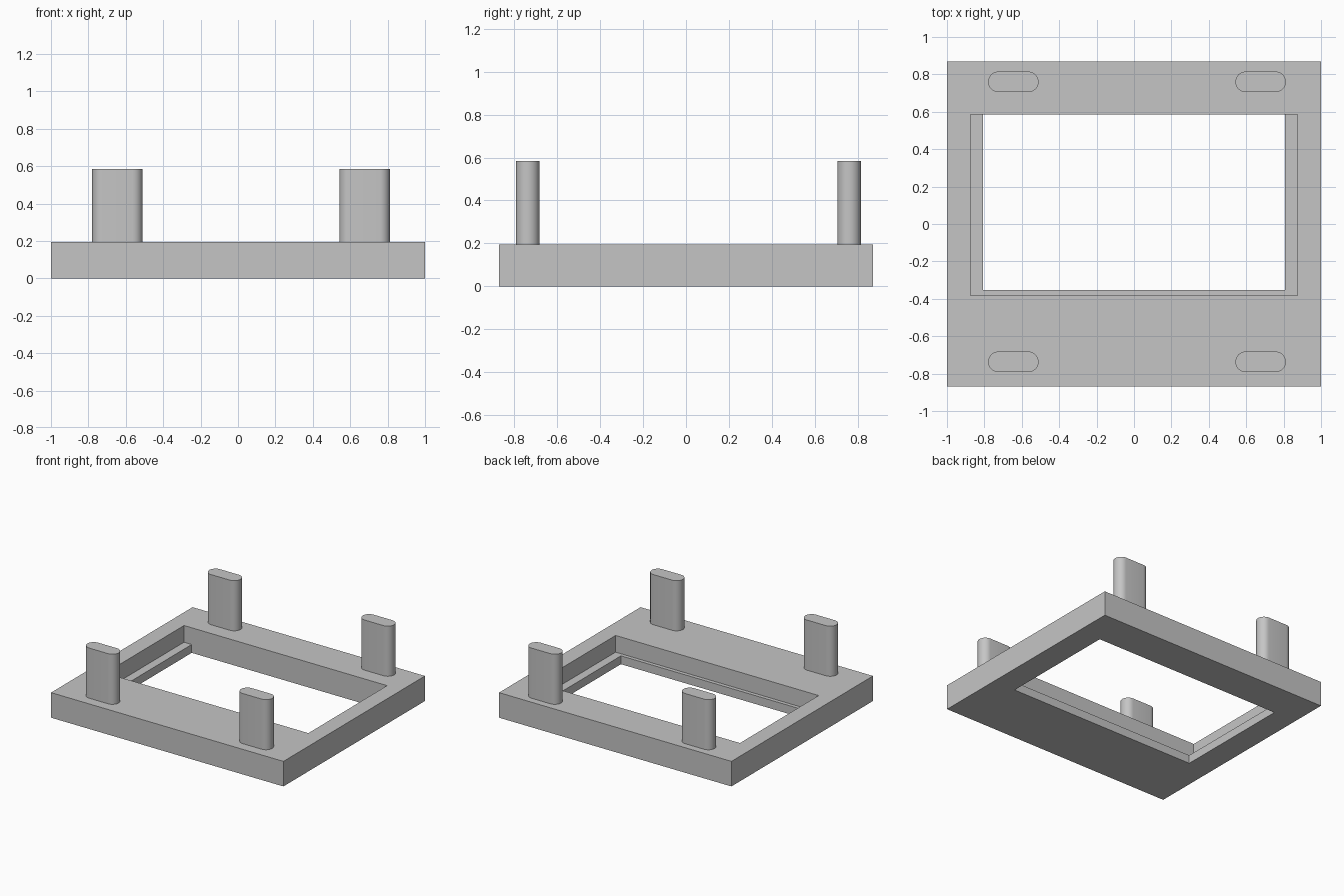
import bpy
import bmesh
import math

old = bpy.data.objects.get("Cube")
if old:
    bpy.data.objects.remove(old, do_unlink=True)

TOP, LEDGE, POST_TOP = 0.195, 0.065, 0.585
BACK = 0.585  # rear wall shared by the recess and the opening

grey = bpy.data.materials.new("light_grey")
grey.use_nodes = True
colour = (0.56, 0.56, 0.56, 1)
grey.diffuse_color = colour
grey.node_tree.nodes["Principled BSDF"].inputs["Base Color"].default_value = colour


def finish(name, bm):
    bmesh.ops.recalc_face_normals(bm, faces=bm.faces)
    mesh = bpy.data.meshes.new(name)
    bm.to_mesh(mesh)
    bm.free()
    mesh.materials.append(grey)
    obj = bpy.data.objects.new(name, mesh)
    bpy.context.collection.objects.link(obj)
    return obj


def rectangle(bm, half_x, front, back, z):
    corners = [(-half_x, front), (half_x, front), (half_x, back), (-half_x, back)]
    return [bm.verts.new((x, y, z)) for x, y in corners]


def bridge(bm, a, b, sides=range(4)):
    for i in sides:
        j = (i + 1) % 4
        bm.faces.new((a[i], a[j], b[j], b[i]))


# Frame: outer block, stepped opening with a ledge on the front and both sides
bm = bmesh.new()
outer_low = rectangle(bm, 1, -0.87, 0.87, 0)
outer_high = rectangle(bm, 1, -0.87, 0.87, TOP)
recess_high = rectangle(bm, 0.874, -0.383, BACK, TOP)
recess_low = rectangle(bm, 0.874, -0.383, BACK, LEDGE)
inner_high = rectangle(bm, 0.808, -0.354, BACK, LEDGE)
inner_low = rectangle(bm, 0.808, -0.354, BACK, 0)
bridge(bm, outer_low, outer_high)
bridge(bm, outer_high, recess_high)
bridge(bm, inner_low, outer_low)
stepped = (0, 1, 3)
bridge(bm, recess_high, recess_low, stepped)
bridge(bm, recess_low, inner_high, stepped)
bridge(bm, inner_high, inner_low, stepped)
# T-shaped rear wall of the opening
bm.faces.new((recess_high[3], recess_high[2], recess_low[2], inner_high[2],
              inner_low[2], inner_low[3], inner_high[3], recess_low[3]))
finish("frame", bm)


# Posts: rounded slot profile extruded upwards
def post(name, cx, cy, half_length=0.135, radius=0.055, steps=16):
    bm = bmesh.new()
    profile = []
    for side in (1, -1):
        for i in range(steps + 1):
            a = math.pi * (i / steps - 0.5)
            profile.append(bm.verts.new((
                cx + side * (half_length - radius + radius * math.cos(a)),
                cy + side * radius * math.sin(a), TOP - 0.01)))
    base = bm.faces.new(profile)
    lifted = bmesh.ops.extrude_face_region(bm, geom=[base], use_keep_orig=True)
    top = [v for v in lifted["geom"] if isinstance(v, bmesh.types.BMVert)]
    bmesh.ops.translate(bm, verts=top, vec=(0, 0, POST_TOP - TOP + 0.01))
    obj = finish(name, bm)
    bpy.ops.object.select_all(action="DESELECT")
    obj.select_set(True)
    bpy.context.view_layer.objects.active = obj
    bpy.ops.object.shade_smooth_by_angle(angle=math.radians(30))


for depth, y in (("front", -0.737), ("back", 0.76)):
    for side, x in (("right", -0.645), ("left", 0.677)):
        post(f"{depth}_{side}_post", x, y)
